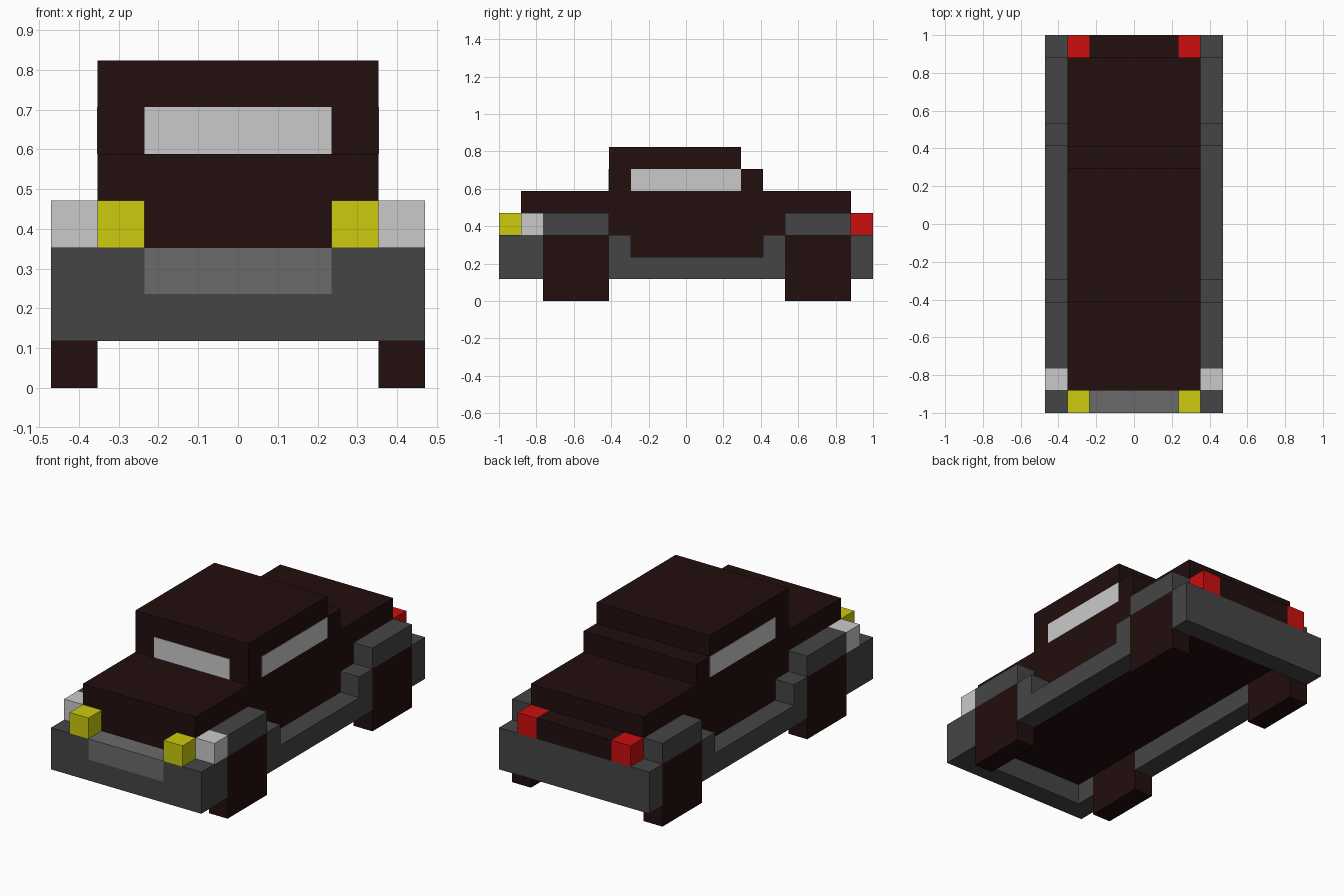
import bpy, bmesh

if "Cube" in bpy.data.objects:
    bpy.data.objects.remove(bpy.data.objects["Cube"])

U = 2 / 17  # one block; the car is 8 x 17 x 7 blocks


def material(name, rgb):
    m = bpy.data.materials.new(name)
    m.diffuse_color = (*rgb, 1)
    m.use_nodes = True
    m.node_tree.nodes["Principled BSDF"].inputs["Base Color"].default_value = m.diffuse_color
    return m


DARK = material("dark maroon", (0.016, 0.0044, 0.0044))
GREY = material("dark grey", (0.06, 0.06, 0.06))
MID = material("mid grey", (0.147, 0.147, 0.147))
PALE = material("pale grey", (0.59, 0.59, 0.59))
YELLOW = material("yellow", (0.604, 0.604, 0.0044))
RED = material("red", (0.604, 0.0044, 0.0044))


def extrude(name, mat, x0, x1, profile):
    """Side profile of (y, z) block coordinates, extruded from x0 to x1."""
    bm = bmesh.new()
    face = bm.faces.new([bm.verts.new((x0 * U, (y - 8.5) * U, z * U)) for y, z in profile])
    out = bmesh.ops.extrude_face_region(bm, geom=[face])
    verts = [v for v in out["geom"] if isinstance(v, bmesh.types.BMVert)]
    bmesh.ops.translate(bm, verts=verts, vec=((x1 - x0) * U, 0, 0))
    bmesh.ops.recalc_face_normals(bm, faces=bm.faces)
    mesh = bpy.data.meshes.new(name)
    bm.to_mesh(mesh)
    bm.free()
    mesh.materials.append(mat)
    ob = bpy.data.objects.new(name, mesh)
    bpy.context.collection.objects.link(ob)
    return ob


def box(name, mat, x, y, z):
    return extrude(name, mat, x[0], x[1],
                   [(y[0], z[0]), (y[1], z[0]), (y[1], z[1]), (y[0], z[1])])


def pair(name, mat, x, y, z):
    """The same box on the right and left sides."""
    box("right_" + name, mat, x, y, z)
    box("left_" + name, mat, (-x[1], -x[0]), y, z)


# Body with stepped cabin, and tail panel between the rear lamps
extrude("body", DARK, -3, 3, [(1, 2), (16, 2), (16, 5), (12, 5), (12, 6), (11, 6),
                              (11, 7), (5, 7), (5, 5), (1, 5)])
box("tail_panel", DARK, (-2, 2), (16, 17), (3, 4))

# Windows as thin plates
T = 0.02
box("windscreen", PALE, (-2, 2), (5 - T, 5), (5, 6))
pair("side_window", PALE, (3, 3 + T), (6, 11), (5, 6))

# Bumpers, the front one notched round the grille
box("front_bumper", GREY, (-4, 4), (0, 1), (1, 2))
pair("bumper_end", GREY, (2, 4), (0, 1), (2, 3))
box("grille", MID, (-2, 2), (0, 1), (2, 3))
box("rear_bumper", GREY, (-4, 4), (16, 17), (1, 3))

# Running boards with raised ends, and the front wing corners
side = (3, 4)
for s, name in ((1, "right"), (-1, "left")):
    extrude(name + "_running_board", GREY, 3 * s, 4 * s,
            [(5, 1), (13, 1), (13, 3), (12, 3), (12, 2), (6, 2), (6, 3), (5, 3)])
pair("front_wing", GREY, side, (1, 2), (1, 3))

# Wheels and the mudguards above them
for end, y0 in (("front", 2), ("rear", 13)):
    pair(end + "_wheel", DARK, side, (y0, y0 + 3), (0, 3))
    pair(end + "_mudguard", GREY, side, (y0, y0 + 3), (3, 4))

# Lamps
pair("side_lamp", PALE, side, (1, 2), (3, 4))
pair("headlamp", YELLOW, (2, 3), (0, 1), (3, 4))
pair("tail_lamp", RED, (2, 3), (16, 17), (3, 4))
